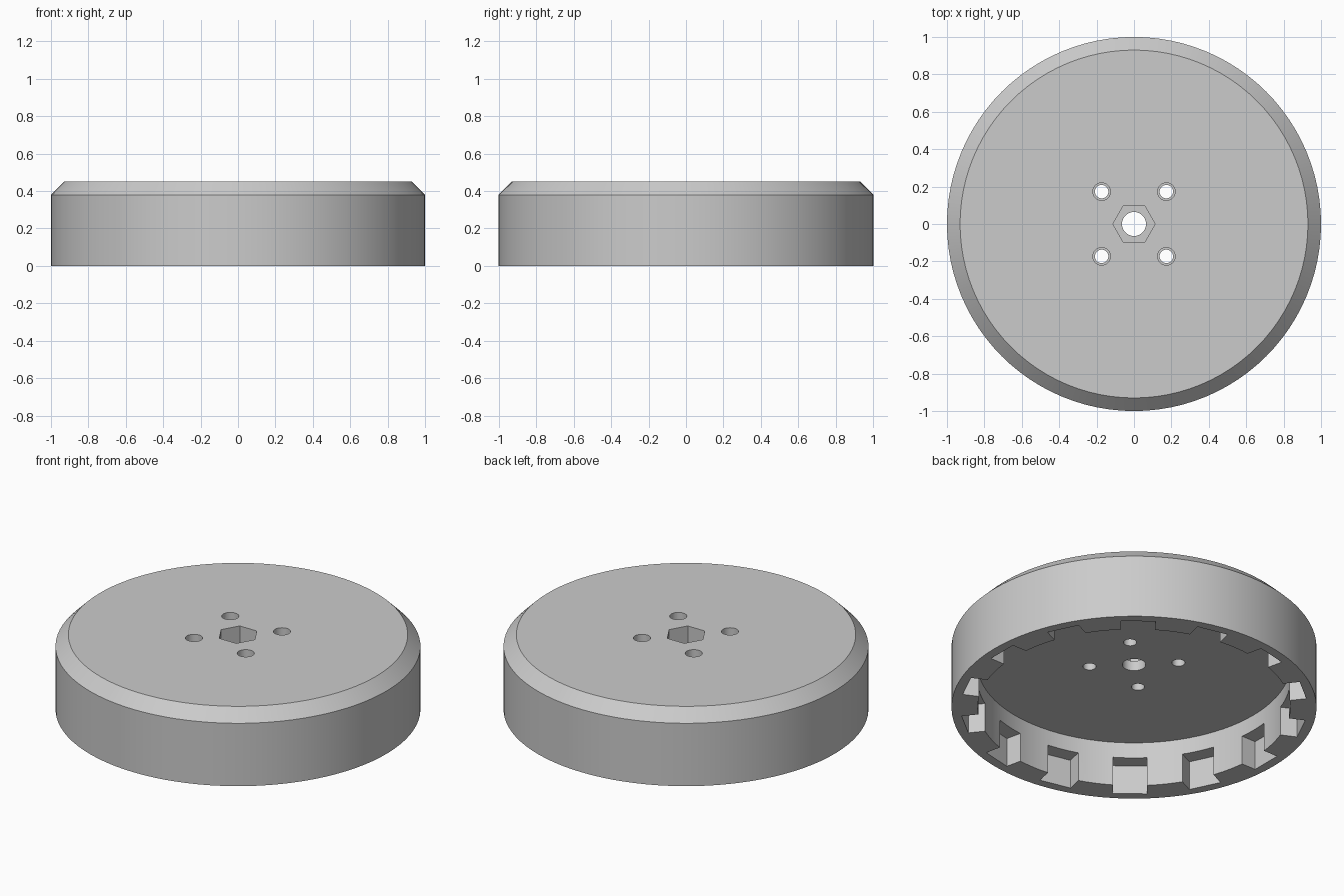
import bpy, bmesh
from math import pi, cos, sin
from mathutils import Matrix, Vector

if "Cube" in bpy.data.objects:
    bpy.data.objects.remove(bpy.data.objects["Cube"], do_unlink=True)

R_OUT, R_IN, R_SLOT = 1.0, 0.857, 0.945
H, CEILING, SLOT_TOP, CHAMFER = 0.45, 0.27, 0.175, 0.07
R_BORE, SLOTS, SLOT_W, SEGS = 0.064, 14, 0.187, 96

grey = bpy.data.materials.new("plain_grey")
grey.use_nodes = True
colour = (0.6, 0.6, 0.6, 1)
grey.diffuse_color = colour
grey.node_tree.nodes["Principled BSDF"].inputs["Base Color"].default_value = colour


def make_object(name, bm):
    bmesh.ops.recalc_face_normals(bm, faces=bm.faces)
    mesh = bpy.data.meshes.new(name)
    bm.to_mesh(mesh)
    bm.free()
    mesh.materials.append(grey)
    obj = bpy.data.objects.new(name, mesh)
    bpy.context.collection.objects.link(obj)
    return obj


def add_prism(bm, x, y, radius, z0, z1, sides):
    # First vertex of the prism points along +x
    verts = [bm.verts.new((x + radius * cos(2 * pi * i / sides),
                           y + radius * sin(2 * pi * i / sides), z0)) for i in range(sides)]
    base = bm.faces.new(verts)
    top = bmesh.ops.extrude_face_region(bm, geom=[base])["geom"]
    bmesh.ops.translate(bm, vec=(0, 0, z1 - z0),
                        verts=[v for v in top if isinstance(v, bmesh.types.BMVert)])


def cut(target, bm, name):
    cutter = make_object(name, bm)
    cutter.hide_render = True
    mod = target.modifiers.new(name, 'BOOLEAN')
    mod.operation, mod.solver, mod.object = 'DIFFERENCE', 'EXACT', cutter
    bpy.ops.object.modifier_apply(modifier=mod.name)
    bpy.data.objects.remove(cutter, do_unlink=True)


# Chamfered drum with hollow underside and central bore, turned from a profile
bm = bmesh.new()
profile = [(R_BORE, CEILING), (R_IN, CEILING), (R_IN, 0), (R_OUT, 0),
           (R_OUT, H - CHAMFER), (R_OUT - CHAMFER, H), (R_BORE, H)]
pts = [bm.verts.new((r, 0, z)) for r, z in profile]
edges = [bm.edges.new((pts[i - 1], pts[i])) for i in range(len(pts))]
bmesh.ops.spin(bm, geom=pts + edges, cent=(0, 0, 0), axis=(0, 0, 1),
               angle=2 * pi, steps=SEGS)
bmesh.ops.remove_doubles(bm, verts=bm.verts, dist=1e-4)
drum = make_object("drum", bm)
bpy.context.view_layer.objects.active = drum
drum.select_set(True)

# Square slots around the inner wall, open at the bottom
bm = bmesh.new()
r0, z0 = 0.78, -0.1
for i in range(SLOTS):
    place = (Matrix.Rotation(2 * pi * i / SLOTS, 4, 'Z')
             @ Matrix.Translation(((r0 + R_SLOT) / 2, 0, (z0 + SLOT_TOP) / 2))
             @ Matrix.Diagonal(Vector((R_SLOT - r0, SLOT_W, SLOT_TOP - z0, 1))))
    bmesh.ops.create_cube(bm, size=1, matrix=place)
cut(drum, bm, "slot_cutter")

# Hexagonal nut pocket
bm = bmesh.new()
add_prism(bm, 0, 0, 0.113, H - 0.12, H + 0.1, 6)
cut(drum, bm, "nut_pocket_cutter")

# Four screw holes with a wider upper bore
for name, radius, bottom in (("screw_hole_cutter", 0.036, CEILING - 0.1),
                             ("counterbore_cutter", 0.047, H - 0.1)):
    bm = bmesh.new()
    for x in (-0.173, 0.173):
        for y in (-0.173, 0.173):
            add_prism(bm, x, y, radius, bottom, H + 0.1, 32)
    cut(drum, bm, name)

bpy.ops.object.shade_smooth_by_angle(angle=pi / 6)
